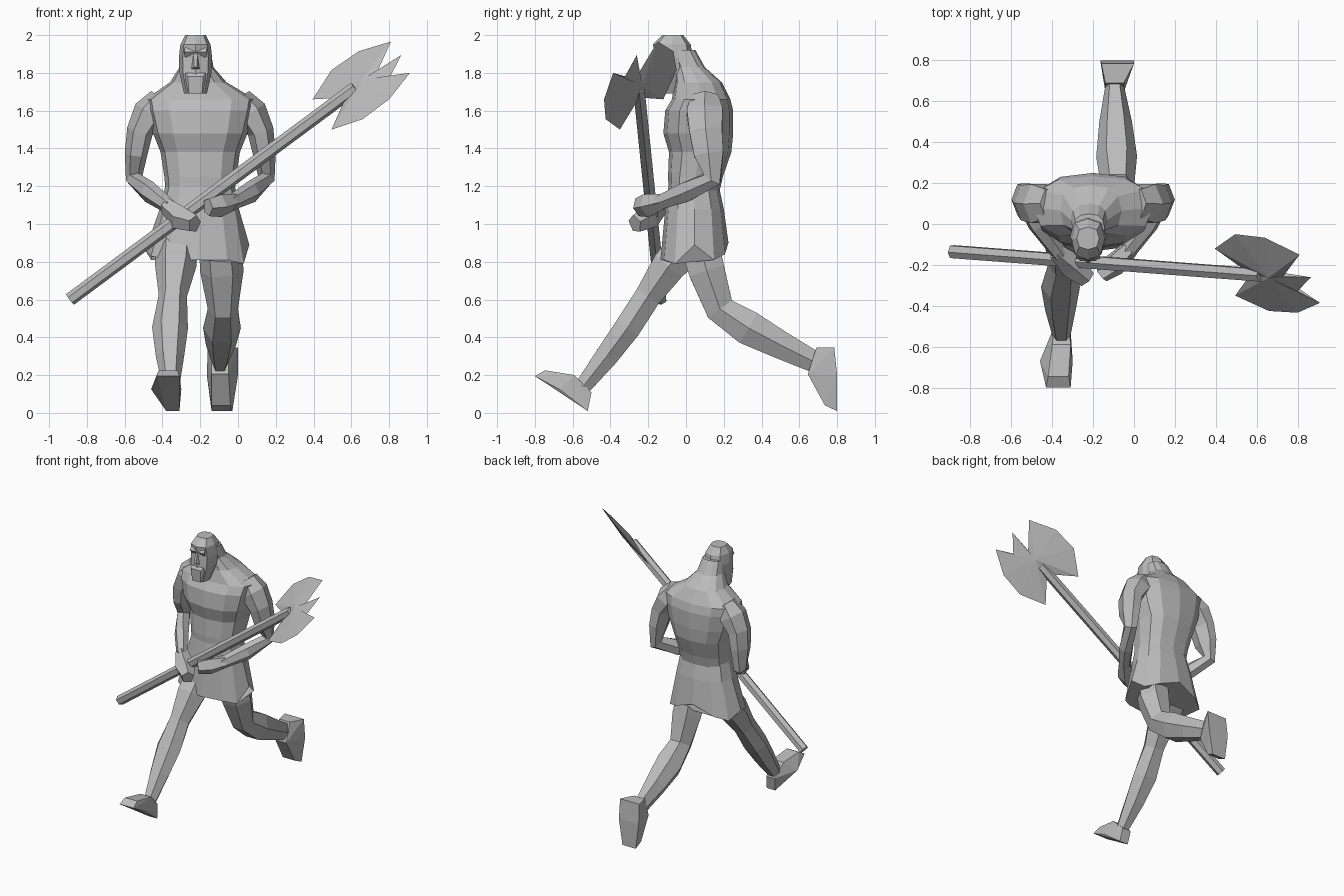
import bpy, bmesh, math
from mathutils import Vector

cube = bpy.data.objects.get("Cube")
if cube:
    bpy.data.objects.remove(cube, do_unlink=True)

stone = bpy.data.materials.new("stone_grey")
stone.use_nodes = True
stone.diffuse_color = (0.5, 0.5, 0.5, 1)
stone.node_tree.nodes["Principled BSDF"].inputs["Base Color"].default_value = (0.5, 0.5, 0.5, 1)


def finish(bm, name):
    bmesh.ops.recalc_face_normals(bm, faces=bm.faces)
    mesh = bpy.data.meshes.new(name)
    bm.to_mesh(mesh)
    bm.free()
    mesh.materials.append(stone)
    obj = bpy.data.objects.new(name, mesh)
    bpy.context.collection.objects.link(obj)
    return obj


def loft(name, rows, sides=6, axis=None, power=1.0, shape=None):
    """Skin rings of (x, y, z, half width, half depth) along a path."""
    bm = bmesh.new()
    centres = [Vector(r[:3]) for r in rows]
    rings = []
    for i, row in enumerate(rows):
        before, after = centres[max(i - 1, 0)], centres[min(i + 1, len(rows) - 1)]
        t = axis or (after - before).normalized()
        u = Vector((1, 0, 0))
        u = (u - t * u.dot(t)).normalized()
        v = t.cross(u)
        ring = []
        for k in range(sides):
            a = math.tau * k / sides
            c, s = math.cos(a), math.sin(a)
            c = math.copysign(abs(c) ** power, c)
            s = math.copysign(abs(s) ** power, s)
            p = centres[i] + u * c * row[3] + v * s * row[4]
            ring.append(bm.verts.new(shape(p, i, k) if shape else p))
        rings.append(ring)
    for a, b in zip(rings, rings[1:]):
        for k in range(sides):
            n = (k + 1) % sides
            bm.faces.new((a[k], a[n], b[n], b[k]))
    bm.faces.new(rings[0])
    bm.faces.new(rings[-1])
    return finish(bm, name)


def hull(name, points):
    bm = bmesh.new()
    for p in points:
        bm.verts.new(p)
    bmesh.ops.convex_hull(bm, input=bm.verts)
    return finish(bm, name)


def wide_hull(name, rows):
    """Hull of points given as (left x, right x, y, z)."""
    return hull(name, [(x, y, z) for x0, x1, y, z in rows for x in (x0, x1)])


UP = Vector((0, 0, 1))

# Torso, hunched towards the back
loft("torso", [
    (-.2, .04, 1.14, .18, .13), (-.2, .05, 1.25, .19, .145),
    (-.2, .075, 1.38, .21, .165), (-.2, .065, 1.48, .25, .185),
    (-.2, .07, 1.6, .28, .18), (-.2, .08, 1.66, .29, .155),
    (-.21, .065, 1.75, .15, .125), (-.22, .02, 1.83, .09, .08),
    (-.22, -.02, 1.92, .075, .07)], sides=12, axis=UP, power=.8)


# Skirt with a ragged hem, notched at the back
def hem(p, ring, k):
    if ring == 2:
        p.z += (.08, .0, .03, .09, .03, .0, .05, .02, .0, .0, .0, -.02)[k]
    return p


loft("skirt", [(-.2, .04, 1.22, .18, .13), (-.205, .045, 1.08, .21, .155),
               (-.215, .045, .81, .275, .18)], sides=12, axis=UP, power=.8, shape=hem)

# Head with beard, brow and nose
HX = -.225
loft("head", [(HX, -.07, 2.0, .055, .055), (HX, -.075, 1.95, .08, .1),
              (HX, -.065, 1.88, .088, .1), (HX, -.07, 1.8, .085, .1),
              (HX, -.115, 1.69, .06, .055)], sides=8, axis=UP, power=.75)
wide_hull("brow", [(HX - .06, HX + .06, -.17, 1.91), (HX - .055, HX + .055, -.15, 1.94),
                   (HX - .055, HX + .055, -.15, 1.885)])
wide_hull("nose", [(HX - .01, HX + .01, -.175, 1.9), (HX - .022, HX + .022, -.165, 1.82),
                   (HX - .008, HX + .008, -.19, 1.83)])
wide_hull("beard", [(HX - .055, HX + .055, -.165, 1.8), (HX - .04, HX + .04, -.18, 1.78),
                    (HX - .035, HX + .035, -.175, 1.69), (HX - .05, HX + .05, -.12, 1.69)])

# Arms, mirrored about the middle of the body
arm = [(-.41, .1, 1.67, .06, .08), (-.465, .1, 1.59, .09, .11), (-.52, .105, 1.49, .07, .1),
       (-.54, .12, 1.37, .06, .09), (-.55, .14, 1.24, .045, .055),
       (-.47, .0, 1.17, .05, .06), (-.36, -.15, 1.09, .04, .04)]
loft("right_arm", arm)
loft("left_arm", [(-.4 - x, y, z + (.02 if y < 0 else 0), a, b) for x, y, z, a, b in arm])

# Hands gripping the shaft
loft("right_hand", [(-.38, -.13, 1.1, .045, .045), (-.3, -.2, 1.03, .07, .065),
                    (-.23, -.27, 1.0, .045, .05)], sides=5)
loft("left_hand", [(-.02, -.12, 1.12, .045, .045), (-.1, -.2, 1.1, .06, .065),
                   (-.16, -.25, 1.09, .04, .05)], sides=5)

# Right leg striding forwards
loft("right_leg", [(-.32, .04, .92, .11, .12), (-.33, -.09, .78, .11, .105),
                   (-.345, -.2, .62, .075, .08), (-.36, -.31, .45, .095, .08),
                   (-.36, -.42, .3, .075, .07), (-.355, -.545, .14, .045, .05)])
wide_hull("right_foot", [(-.38, -.31, -.52, .01), (-.4, -.31, -.59, .2), (-.39, -.32, -.5, .11),
                         (-.46, -.3, -.67, .125), (-.43, -.31, -.8, .195),
                         (-.42, -.32, -.745, .225)])

# Left leg kicked back, toes to the ground
loft("left_leg", [(-.1, .06, .93, .11, .12), (-.085, .11, .75, .115, .11),
                  (-.08, .18, .55, .08, .09), (-.085, .33, .45, .1, .105),
                  (-.09, .5, .36, .08, .085), (-.095, .68, .27, .045, .065)])
wide_hull("left_foot", [(-.14, -.05, .69, .345), (-.16, 0, .785, .345), (-.14, -.05, .645, .205),
                        (-.165, 0, .8, .2), (-.14, -.04, .735, .04), (-.14, -.03, .8, .01)])

# Axe shaft
loft("axe_shaft", [(-.89, -.135, .6, .035, .035), (.62, -.25, 1.72, .035, .035)])

# Double axe blade: outline on a slanted plane, thick in the middle
outline = [(.395, 1.66), (.495, 1.815), (.64, 1.915), (.81, 1.966), (.73, 1.79), (.865, 1.895),
           (.8, 1.77), (.91, 1.8), (.8, 1.66), (.66, 1.555), (.495, 1.5), (.57, 1.67)]


def on_blade(x, z):
    return Vector((x, -1.396 - .775 * x + .953 * z, z))


bm = bmesh.new()
edge = [bm.verts.new(on_blade(x, z)) for x, z in outline]
normal = Vector((.775, 1, -.953)).normalized()
for side in (-1, 1):
    apex = bm.verts.new(on_blade(.67, 1.75) + normal * side * .025)
    for a, b in zip(edge, edge[1:] + edge[:1]):
        bm.faces.new((a, b, apex))
finish(bm, "axe_blade")
